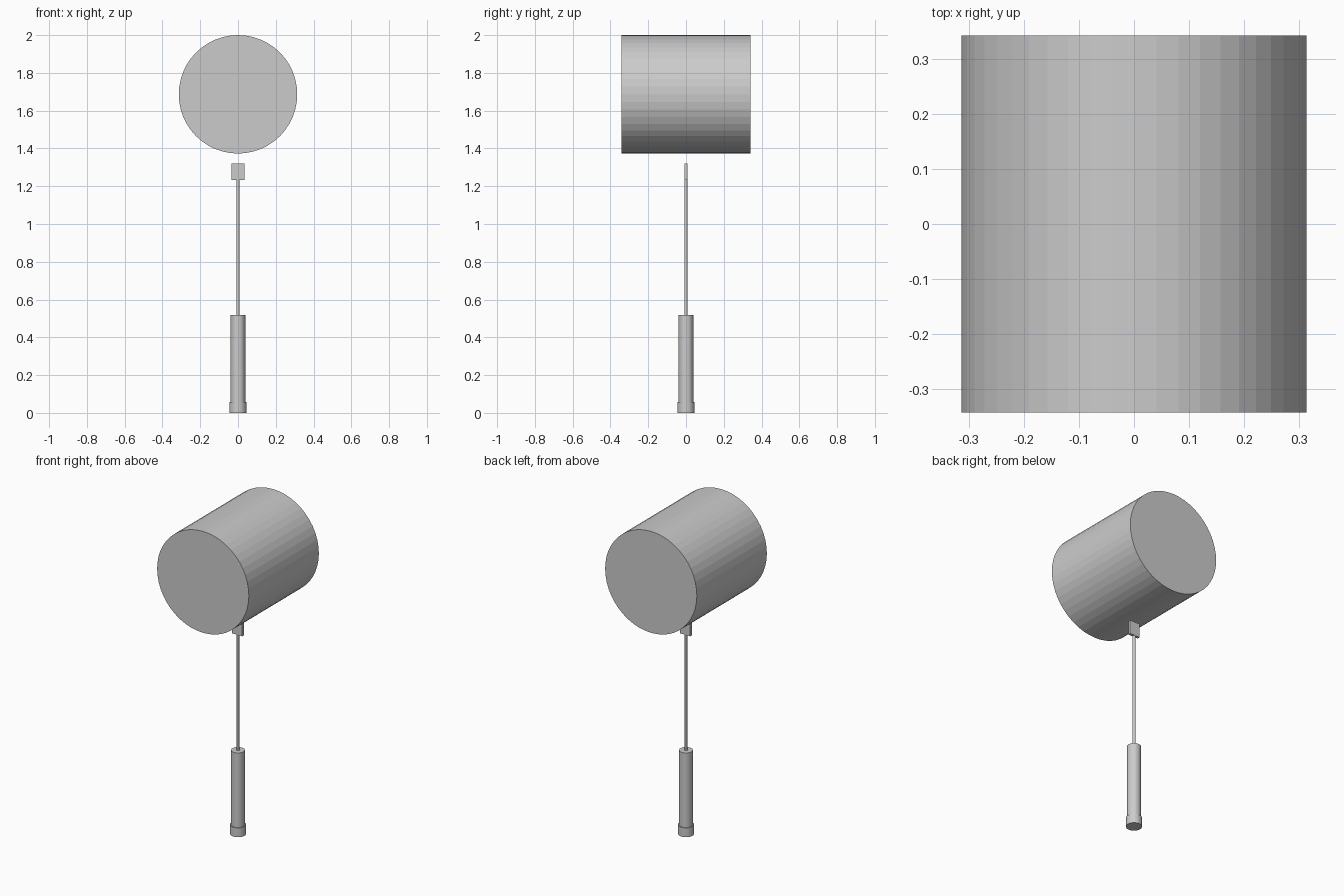
import bpy, math

if "Cube" in bpy.data.objects:
    bpy.data.objects.remove(bpy.data.objects["Cube"])

grey = bpy.data.materials.new("plain_grey")
grey.diffuse_color = (0.6, 0.6, 0.6, 1)
grey.use_nodes = True
grey.node_tree.nodes["Principled BSDF"].inputs["Base Color"].default_value = grey.diffuse_color


def cylinder(name, radius, z0, z1, sides):
    """Upright cylinder between two heights."""
    bpy.ops.mesh.primitive_cylinder_add(vertices=sides, radius=radius, depth=z1 - z0,
                                        location=(0, 0, (z0 + z1) / 2))
    ob = bpy.context.object
    ob.name = name
    ob.data.materials.append(grey)
    return ob


# Handle with its end cap, and the thin shaft
cylinder("end_cap", 0.045, 0.0, 0.057, 32)
cylinder("handle_grip", 0.039, 0.03, 0.518, 32)
cylinder("shaft", 0.008, 0.50, 1.25, 16)

# Small flat bracket at the top of the shaft
bpy.ops.mesh.primitive_cube_add(size=1, location=(0, 0, 1.276))
bracket = bpy.context.object
bracket.name = "bracket"
bracket.scale = (0.069, 0.016, 0.086)
bracket.data.materials.append(grey)

# Large drum head lying along y, floating just above the bracket
drum = cylinder("drum_head", 0.3135, -0.342, 0.342, 48)
drum.location = (0, 0, 1.6865)
drum.rotation_euler = (math.pi / 2, 0, 0)
